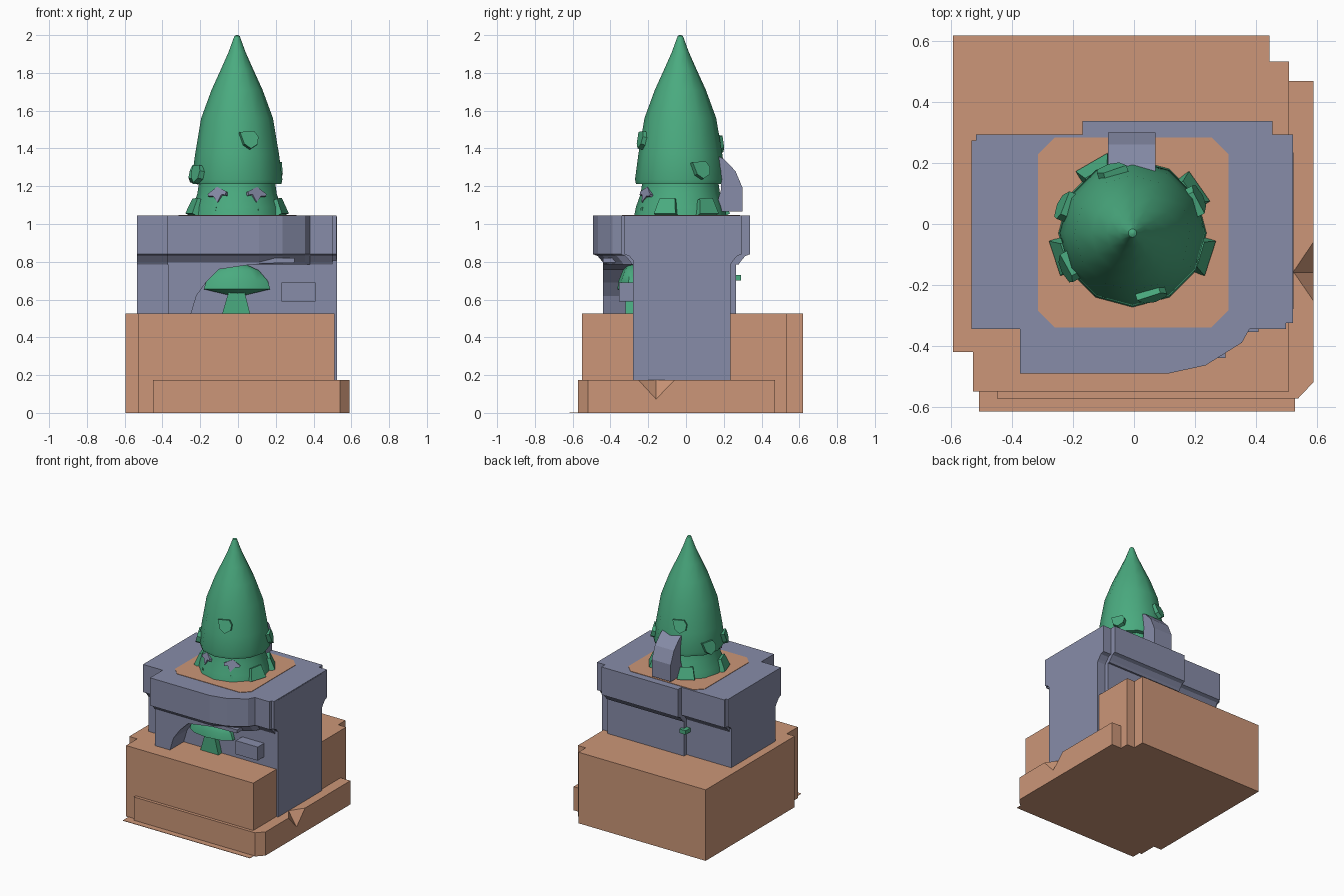
import bpy, bmesh, math
from mathutils import Matrix, Vector

if "Cube" in bpy.data.objects:
    bpy.data.objects.remove(bpy.data.objects["Cube"])


def material(name, rgb):
    m = bpy.data.materials.new(name)
    m.diffuse_color = [((c + 0.055) / 1.055) ** 2.4 for c in rgb] + [1]
    m.use_nodes = True
    m.node_tree.nodes["Principled BSDF"].inputs["Base Color"].default_value = m.diffuse_color
    return m


CLAY = material("clay orange", (0.80, 0.59, 0.47))
SLATE = material("slate grey", (0.53, 0.55, 0.66))
GREEN = material("leaf green", (0.29, 0.67, 0.50))


def loft(name, rings, mat, smooth=False):
    """Skin a list of equally long point rings and cap both ends."""
    bm = bmesh.new()
    vs = [[bm.verts.new(p) for p in ring] for ring in rings]
    n = len(vs[0])
    for a, b in zip(vs, vs[1:]):
        for i in range(n):
            bm.faces.new((a[i], a[(i + 1) % n], b[(i + 1) % n], b[i]))
    bm.faces.new(vs[0])
    bm.faces.new(vs[-1])
    bmesh.ops.recalc_face_normals(bm, faces=bm.faces)
    me = bpy.data.meshes.new(name)
    bm.to_mesh(me)
    bm.free()
    me.materials.append(mat)
    ob = bpy.data.objects.new(name, me)
    bpy.context.collection.objects.link(ob)
    if smooth:
        bpy.ops.object.select_all(action='DESELECT')
        ob.select_set(True)
        bpy.context.view_layer.objects.active = ob
        bpy.ops.object.shade_smooth_by_angle(angle=math.radians(35))
    return ob


def plan(name, pts, z0, z1, mat):      # outline seen from above
    return loft(name, [[(x, y, z) for x, y in pts] for z in (z0, z1)], mat)


def front(name, pts, y0, y1, mat):     # outline seen from the front
    return loft(name, [[(x, y, z) for x, z in pts] for y in (y0, y1)], mat)


def side(name, pts, x0, x1, mat):      # outline seen from the right
    return loft(name, [[(x, y, z) for y, z in pts] for x in (x0, x1)], mat)


def box(name, x0, x1, y0, y1, z0, z1, mat):
    return plan(name, [(x0, y0), (x1, y0), (x1, y1), (x0, y1)], z0, z1, mat)


def lathe(name, prof, cx, cy, mat, n=12, sy=1.0):
    rings = [[(cx + r * math.sin(2 * math.pi * i / n),
               cy - sy * r * math.cos(2 * math.pi * i / n), z) for i in range(n)]
             for r, z in prof]
    return loft(name, rings, mat, True)


# Base block with stepped corners
plan("base_block", [(-.595, .62), (.445, .62), (.445, .535), (.51, .535), (.51, -.55),
                    (-.53, -.55), (-.53, -.42), (-.595, -.42)], 0, .525, CLAY)
ledge = plan("base_ledge", [(-.45, -.5), (-.45, -.573), (.54, -.573), (.59, -.52),
                            (.59, .47), (.45, .47), (.45, -.5)], 0, .175, CLAY)
box("base_lip", -.51, .53, -.617, -.5, 0, .003, CLAY)

# V-shaped notch in the right ledge
cut = loft("notch_cutter", [[(.65, -.35, .176 + .01), (.65, .04, .186), (.65, -.16, -.02)],
                            [(.52, -.161, .186), (.52, -.159, .186), (.52, -.16, .178)]], CLAY)
cut.hide_render = True
mod = ledge.modifiers.new("notch", 'BOOLEAN')
mod.operation, mod.object, mod.solver = 'DIFFERENCE', cut, 'EXACT'
bpy.context.view_layer.objects.active = ledge
bpy.ops.object.modifier_apply(modifier=mod.name)
bpy.data.objects.remove(cut)

# House body and flush side wall
plan("body", [(-.535, -.28), (.51, -.28), (.51, .235), (.455, .235), (.455, .265),
              (-.17, .265), (-.17, .235), (-.535, .235)], .5, .9, SLATE)
box("right_wall", .42, .524, -.28, .235, .1, 1.04, SLATE)

# Overhanging top slab with coved underside
outline = [(-.535, .275), (-.52, .275), (-.52, .295), (-.17, .295), (-.17, .338), (.455, .338),
           (.455, .295), (.522, .295), (.522, -.325), (.5, -.325), (.5, -.345), (.38, -.345),
           (.355, -.39), (.235, -.465), (.11, -.492), (-.375, -.492), (-.375, -.345),
           (-.535, -.345)]


def inset(d, z):
    return [(x, y - math.copysign(d, y), z) for x, y in outline]


loft("top_slab", [inset(.06, .785), inset(.05, .80), inset(.025, .83), inset(0, .84),
                  inset(0, 1.045)], SLATE)
c = .055
plan("top_inlay", [(-.315 + c, -.34), (.31 - c, -.34), (.31, -.34 + c), (.31, .285 - c),
                   (.31 - c, .285), (-.315 + c, .285), (-.315, .285 - c), (-.315, -.34 + c)],
     1.04, 1.048, CLAY)

# Broken arch on the front, and the small box beside it
front("front_arch", [(-.37, .52), (-.37, .82), (.3, .82), (.3, .795), (.1, .79), (-.1, .76),
                     (-.17, .69), (-.22, .62), (-.25, .52)], -.44, -.27, SLATE)
box("wall_box", .23, .41, -.355, -.27, .59, .69, SLATE)

# Mushroom in the arch
lathe("mushroom_cap", [(.03, .62), (.185, .655), (.17, .70), (.12, .755), (.05, .785)],
      -.005, -.28, GREEN, 10, .45)
front("mushroom_stem", [(-.085, .52), (.065, .52), (.035, .64), (-.05, .64)], -.32, -.27, GREEN)
box("back_sprig", -.2, -.15, .22, .29, .70, .73, GREEN)

# Head and pointed hat
CX, CY = -.005, -.03
lathe("head", [(.245, 1.04), (.235, 1.09), (.21, 1.16), (.2, 1.23)], CX, CY, GREEN)
lathe("hat", [(.19, 1.21), (.235, 1.213), (.24, 1.235), (.222, 1.37), (.19, 1.56), (.135, 1.71),
              (.085, 1.82), (.045, 1.91), (.014, 1.995), (.005, 2.0)], CX, CY, GREEN)


def place(ob, angle, r, z, tilt):
    """Set a front-facing plate onto the round body at an angle from the front."""
    ob.data.transform(Matrix.Translation((CX, CY, z))
                      @ Matrix.Rotation(math.radians(angle), 4, 'Z')
                      @ Matrix.Translation((0, -r, 0)) @ Matrix.Rotation(tilt, 4, 'X'))


# Leaves on the hat
LEAF = [(-.05, .045), (.03, .05), (.05, .02), (.045, -.02), (.005, -.045), (-.03, -.02)]
for i, (a, r, z) in enumerate([(17, .213, 1.44), (117, .237, 1.28), (198, .215, 1.42),
                               (-112, .24, 1.26), (-62, .24, 1.26)]):
    place(front(f"hat_leaf_{i}", LEAF, -.015, .03, GREEN), a, r, z, -.25)

# Broad flaps around the foot of the head
FLAP = [(-.06, -.04), (.06, -.04), (.045, .05), (-.04, .045)]
for i, a in enumerate((72, -72, 125, -150)):
    place(front(f"head_flap_{i}", FLAP, -.02, .03, GREEN), a, .235, 1.085, -.4)

# Slanted eyes with small dots below
EYE = [(-.055, 0), (-.005, .04), (.055, .015), (.055, -.005), (.03, -.002), (.012, -.045),
       (-.02, -.012), (-.05, -.012)]
for s, n in ((-1, "left"), (1, "right")):
    pts = [(-s * x, z) for x, z in EYE]
    place(front(f"{n}_eye", pts, -.012, .02, SLATE), s * 30, .205, 1.155, -.3)
    place(box(f"{n}_dot", -.008, .008, -.006, .01, -.01, .01, GREEN), s * 30, .232, 1.08, -.2)

# Curved fin behind the head
side("back_fin", [(.15, 1.065), (.3, 1.065), (.3, 1.19), (.262, 1.28), (.2, 1.345), (.17, 1.36),
                  (.185, 1.28), (.185, 1.18)], -.085, .07, SLATE)
